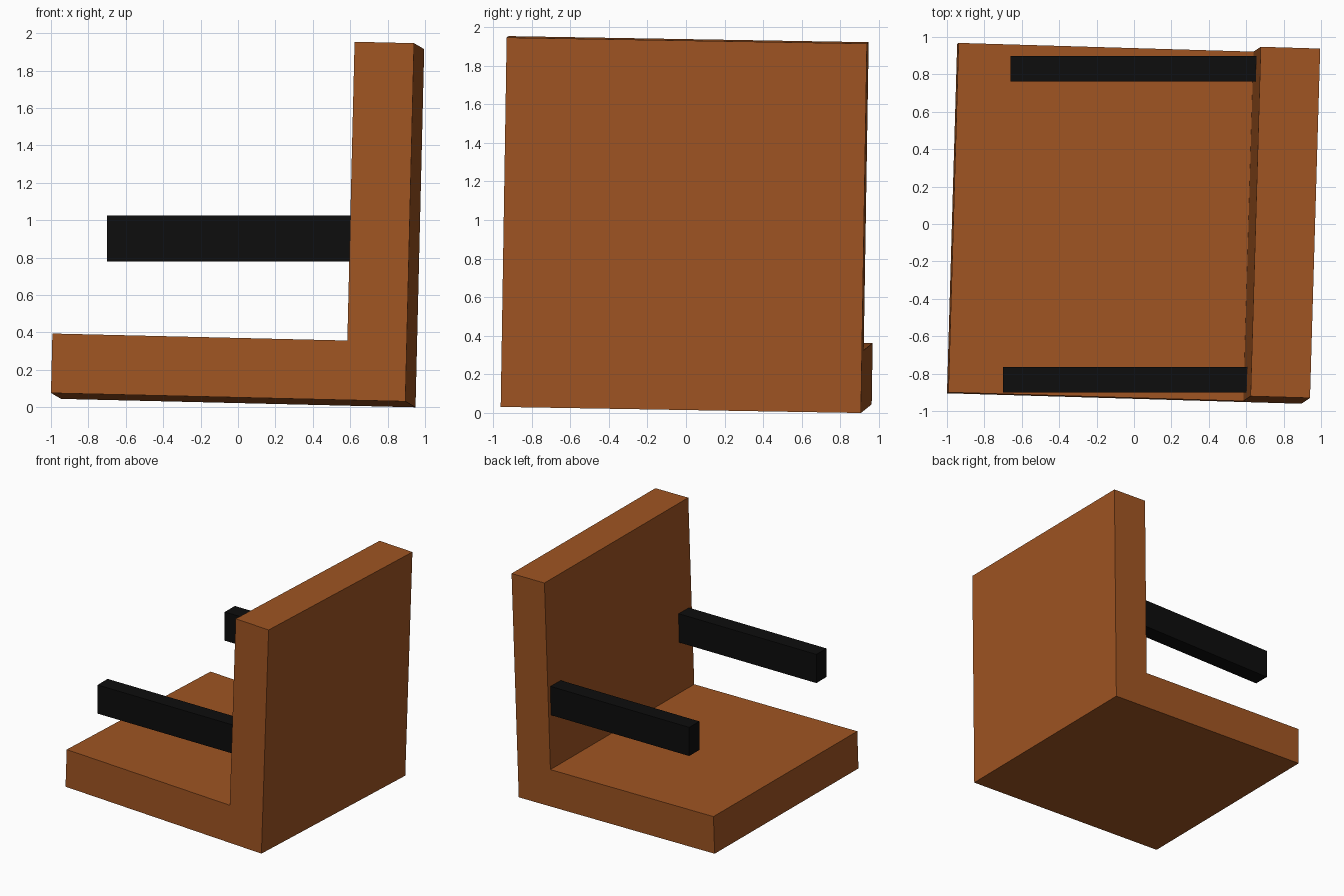
import bpy, bmesh
from mathutils import Matrix, Vector

cube = bpy.data.objects.get("Cube")
if cube:
    bpy.data.objects.remove(cube, do_unlink=True)


def material(name, rgb):
    mat = bpy.data.materials.new(name)
    mat.use_nodes = True
    mat.diffuse_color = (*rgb, 1)
    mat.node_tree.nodes["Principled BSDF"].inputs["Base Color"].default_value = (*rgb, 1)
    return mat


brown = material("brown", (0.35, 0.09, 0.016))
black = material("black", (0.004, 0.004, 0.004))


def prism(name, profile, depth, mat):
    """Extrude an x-z profile along +y."""
    bm = bmesh.new()
    face = bm.faces.new([bm.verts.new((x, 0, z)) for x, z in profile])
    new = bmesh.ops.extrude_face_region(bm, geom=[face])["geom"]
    verts = [v for v in new if isinstance(v, bmesh.types.BMVert)]
    bmesh.ops.translate(bm, verts=verts, vec=(0, depth, 0))
    bmesh.ops.recalc_face_normals(bm, faces=bm.faces)
    mesh = bpy.data.meshes.new(name)
    bm.to_mesh(mesh)
    bm.free()
    mesh.materials.append(mat)
    obj = bpy.data.objects.new(name, mesh)
    bpy.context.collection.objects.link(obj)
    return obj


# Seat and backrest: one L-shaped block, slightly tilted
LENGTH, DEPTH, HEIGHT, THICK = 1.896, 1.869, 1.916, 0.318
inner = LENGTH - THICK
shell = prism("seat_and_backrest",
              [(0, 0), (LENGTH, 0), (LENGTH, HEIGHT), (inner, HEIGHT),
               (inner, THICK), (0, THICK)], DEPTH, brown)
along = Vector((1.895, -0.056, -0.045)).normalized()
up = Vector((0.045, 0.031, 1.915))
up = (up - along * up.dot(along)).normalized()
across = up.cross(along)
tilt = Matrix((along, across, up)).transposed().to_4x4()
shell.matrix_world = Matrix.Translation((-1.0, -0.905, 0.076)) @ tilt

# Armrests: level bars that run into the backrest
ARM_LENGTH, ARM_WIDTH, ARM_HEIGHT = 1.335, 0.136, 0.245
for name, x, y in (("front_armrest", -0.70, -0.90), ("back_armrest", -0.66, 0.763)):
    arm = prism(name, [(0, 0), (ARM_LENGTH, 0), (ARM_LENGTH, ARM_HEIGHT), (0, ARM_HEIGHT)],
                ARM_WIDTH, black)
    arm.location = (x, y, 0.78)
